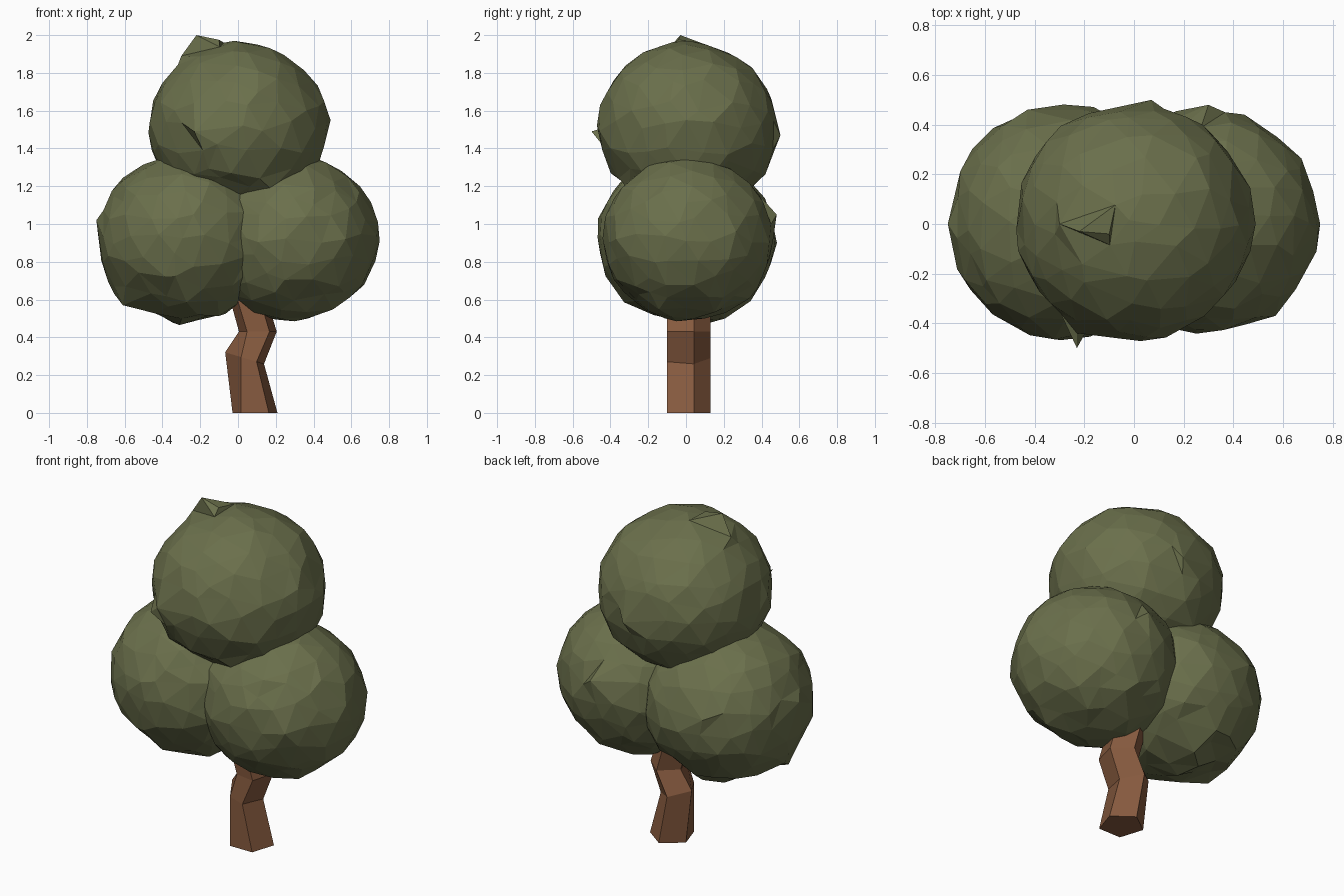
import bpy, bmesh, math, random
from mathutils import Vector

if "Cube" in bpy.data.objects:
    bpy.data.objects.remove(bpy.data.objects["Cube"])

random.seed(7)


def material(name, rgb):
    m = bpy.data.materials.new(name)
    m.diffuse_color = (*rgb, 1)
    m.use_nodes = True
    m.node_tree.nodes["Principled BSDF"].inputs["Base Color"].default_value = m.diffuse_color
    return m


leaf = material("leaf green", (0.145, 0.16, 0.071))
bark = material("bark brown", (0.245, 0.105, 0.05))


def finish(bm, name, mat):
    bmesh.ops.recalc_face_normals(bm, faces=bm.faces)
    me = bpy.data.meshes.new(name)
    bm.to_mesh(me)
    bm.free()
    me.materials.append(mat)
    ob = bpy.data.objects.new(name, me)
    bpy.context.collection.objects.link(ob)
    return ob


# Foliage clump: jittered low-poly ball, crumpled underneath, with pulled corners and leaf tips
def foliage(name, centre, radii, corners=(), tips=()):
    bm = bmesh.new()
    bmesh.ops.create_icosphere(bm, subdivisions=3, radius=1)
    centre = Vector(centre)
    for v in bm.verts:
        d = v.co.normalized()
        rough = 0.045 if d.z < -0.6 else 0.018
        slide = Vector([random.uniform(-1, 1) for _ in range(3)]) * 0.08
        d = (d + slide).normalized() * (1.005 + random.uniform(-rough, rough))
        v.co = centre + Vector(a * b for a, b in zip(d, radii))
    # Corners pull the nearest vertex outwards
    for corner in corners:
        c = Vector(corner)
        min(bm.verts, key=lambda v: (v.co - c).length).co = c
    # Leaf tips rise from single faces
    for tip in tips:
        t = Vector(tip)
        face = min(bm.faces, key=lambda f: (f.calc_center_median() - t).length)
        bmesh.ops.poke(bm, faces=[face])["verts"][0].co = t
    return finish(bm, name, leaf)


foliage("top_foliage", (0, 0.01, 1.51), (0.478, 0.475, 0.452),
        [(-0.23, -0.44, 1.49), (0.49, 0, 1.55), (0.07, 0.5, 1.47), (-0.3, 0, 1.89)],
        [(-0.22, -0.03, 2.0), (-0.10, -0.04, 1.975), (-0.23, -0.5, 1.49)])
foliage("left_foliage", (-0.285, 0.005, 0.925), (0.46, 0.475, 0.445),
        [(-0.75, 0, 1.02), (-0.61, -0.1, 0.57), (-0.43, 0.46, 1.0), (-0.31, 0, 0.465)])
foliage("right_foliage", (0.29, 0.01, 0.925), (0.453, 0.45, 0.435),
        [(0.75, 0, 0.91), (0.3, 0.48, 1.05), (0.57, -0.37, 0.92),
         (0.30, -0.05, 0.485), (0.59, -0.1, 0.61)])

# Trunk: five-sided crooked column; each ring is
# (x, z, radius, sideways tilt, x and y nudge of the front left corner)
rings = [(0.09, 0.0, 0.125, 0, 0, 0), (0.035, 0.29, 0.108, -0.3, 0.045, 0),
         (0.105, 0.43, 0.105, 0, 0.005, 0.02), (0.045, 0.64, 0.11, -0.25, 0, 0.02),
         (0.03, 0.9, 0.09, 0, 0, 0)]
bm = bmesh.new()
loops = []
for x, z, r, tilt, nx, ny in rings:
    loop = []
    for i in range(5):
        a = math.radians(90 + 72 * i)
        dx = r * math.cos(a)
        dy = 0.127 * math.sin(a) + 0.003
        if i == 2:
            dx, dy = dx + nx, dy + ny
        loop.append(bm.verts.new((x + dx, dy, z + tilt * dx)))
    loops.append(loop)
for lo, hi in zip(loops, loops[1:]):
    for i in range(5):
        j = (i + 1) % 5
        bm.faces.new((lo[i], lo[j], hi[j], hi[i]))
bm.faces.new(loops[0])
bm.faces.new(loops[-1])
finish(bm, "trunk", bark)
